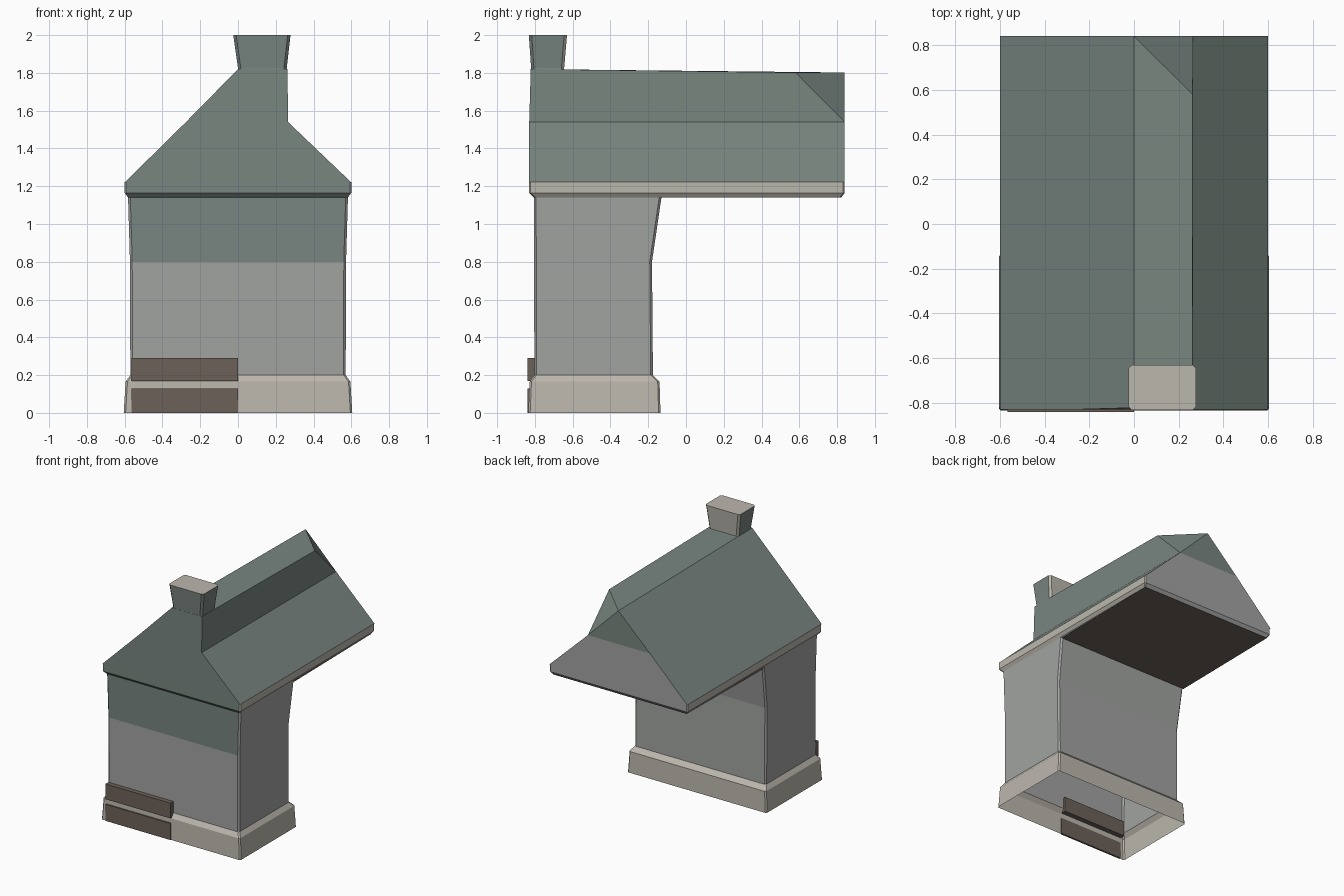
import bpy, bmesh

if "Cube" in bpy.data.objects:
    bpy.data.objects.remove(bpy.data.objects["Cube"])


def material(name, rgb):
    m = bpy.data.materials.new(name)
    m.diffuse_color = (*rgb, 1)
    m.use_nodes = True
    m.node_tree.nodes["Principled BSDF"].inputs["Base Color"].default_value = m.diffuse_color
    return m


GREY = material("grey_wall", (.36, .37, .36))
GREEN = material("green_slate", (.19, .235, .215))
BEIGE = material("beige_trim", (.50, .475, .42))
BROWN = material("brown_board", (.15, .12, .10))


def finish(name, bm, mats, pick=lambda f: 0, fix=True):
    if fix:
        bmesh.ops.recalc_face_normals(bm, faces=bm.faces)
    bm.normal_update()
    for f in bm.faces:
        f.material_index = pick(f)
    me = bpy.data.meshes.new(name)
    bm.to_mesh(me)
    bm.free()
    for m in mats:
        me.materials.append(m)
    ob = bpy.data.objects.new(name, me)
    bpy.context.collection.objects.link(ob)
    return ob


def ring(x0, x1, y0, y1, z, c):
    """Rectangle with cut corners, counter-clockwise."""
    return [(x0 + c, y0, z), (x1 - c, y0, z), (x1, y0 + c, z), (x1, y1 - c, z),
            (x1 - c, y1, z), (x0 + c, y1, z), (x0, y1 - c, z), (x0, y0 + c, z)]


def loft(rings, cap_top=False):
    bm = bmesh.new()
    rows = [[bm.verts.new(p) for p in ring(*r)] for r in rings]
    for a, b in zip(rows, rows[1:]):
        for i in range(8):
            j = (i + 1) % 8
            bm.faces.new((a[i], a[j], b[j], b[i]))
    if cap_top:
        bm.faces.new(rows[-1])
    return bm


# stone plinth, open underneath
finish("plinth", loft([(-.605, .605, -.835, -.135, 0, .01),
                       (-.595, .595, -.828, -.14, .165, .01),
                       (-.57, .57, -.803, -.175, .2, .01)]), [BEIGE], fix=False)

# walls: green upper front, back wall leaning out under the roof
finish("walls", loft([(-.57, .57, -.803, -.175, .2, .012),
                      (-.572, .572, -.804, -.18, .8, .012),
                      (-.582, .582, -.806, -.13, 1.14, .012)]), [GREY, GREEN],
       lambda f: int(f.normal.y < -.9 and f.calc_center_median().z > .8), fix=False)

# eaves band with bevelled lower edge
finish("eaves", loft([(-.582, .582, -.806, .822, 1.14, .008),
                      (-.6, .6, -.83, .84, 1.165, .008),
                      (-.6, .6, -.83, .84, 1.222, .008)]), [GREY, BEIGE, GREEN],
       lambda f: 1 if abs(f.normal.x) > .5 else (2 if f.normal.y < -.5 else 0), fix=False)

# underside of the overhang
bm = bmesh.new()
bm.faces.new([bm.verts.new(p) for p in
              [(-.582, -.13, 1.13), (-.582, .822, 1.14), (.582, .822, 1.14), (.582, -.13, 1.13)]])
finish("overhang_underside", bm, [BROWN], fix=False)

# roof: left slope, flat top strip, upright step and right slope
profile = [(-.6, 1.22), (-.275, 1.54), (0, 1.81), (.262, 1.81), (.265, 1.54), (.6, 1.22)]
bm = bmesh.new()
front = [bm.verts.new((x, -.83 if z < 1.6 else -.822, z + (.01 if z > 1.6 else 0))) for x, z in profile]
back = [bm.verts.new((x, .84, z - (.008 if z > 1.6 else 0))) for x, z in profile]
back[3].co.y = .58                      # clipped back corner
for i in range(5):
    bm.faces.new((front[i], front[i + 1], back[i + 1], back[i]))
bm.faces.new(front)
bm.faces.new((back[0], back[1], back[4], back[5]))
bm.faces.new((back[1], back[2], back[4]))
bm.faces.new((back[2], back[3], back[4]))
bmesh.ops.dissolve_limit(bm, angle_limit=.002, verts=bm.verts, edges=bm.edges)
finish("roof", bm, [GREEN, GREY],
       lambda f: int(f.normal.y > .9 and f.calc_center_median().z < 1.45))

# flared chimney with a beige top and back
finish("chimney", loft([(-.002, .262, -.822, -.645, 1.80, .015),
                        (.0, .258, -.82, -.645, 1.825, .015),
                        (-.025, .278, -.832, -.63, 2.0, .015)], True), [GREEN, BEIGE],
       lambda f: int(f.normal.y > .5 or f.normal.z > .9), fix=False)

# two boards on the left half of the front
for name, z0, z1, y1 in (("lower_board", 0, .13, -.825), ("upper_board", .17, .29, -.785)):
    bm = bmesh.new()
    bmesh.ops.create_cube(bm, size=1)
    for v in bm.verts:
        v.co = (-.565 if v.co.x < 0 else 0, -.84 if v.co.y < 0 else y1, z0 if v.co.z < 0 else z1)
    finish(name, bm, [BROWN])
